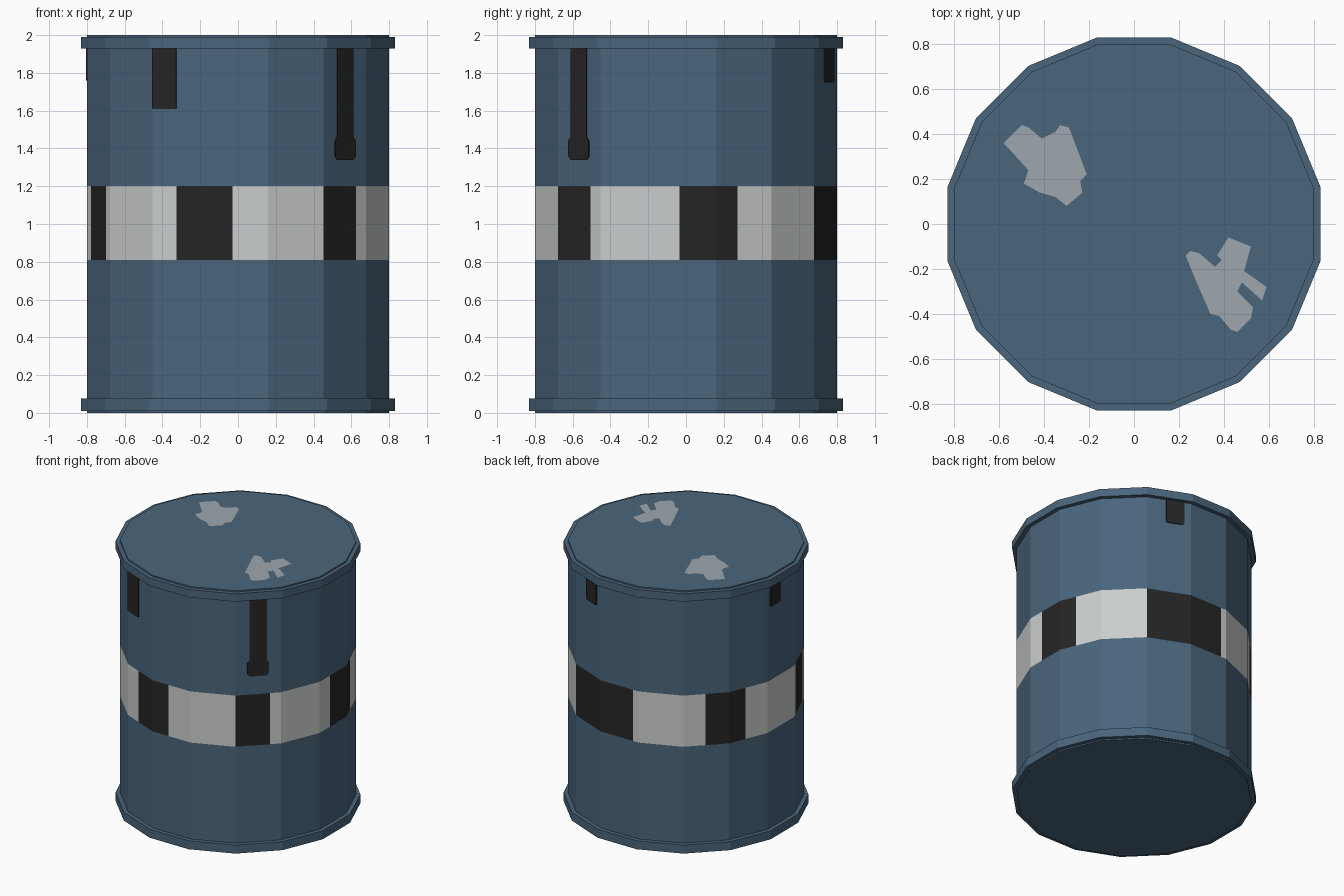
import bpy
import bmesh
from math import radians, degrees, cos, sin, pi
from mathutils import Vector

if "Cube" in bpy.data.objects:
    bpy.data.objects.remove(bpy.data.objects["Cube"], do_unlink=True)

SIDES = 16
STEP = 360 / SIDES
BODY, RIM, PLATE = 0.8, 0.83, 0.006   # flat-to-centre distances, decal offset


def material(name, srgb):
    color = [(c / 255 / 12.92) if c < 11 else ((c / 255 + 0.055) / 1.055) ** 2.4 for c in srgb] + [1]
    mat = bpy.data.materials.new(name)
    mat.use_nodes = True
    mat.diffuse_color = color
    mat.node_tree.nodes["Principled BSDF"].inputs["Base Color"].default_value = color
    return mat


blue = material("drum blue", (74, 101, 124))
pale = material("pale band", (202, 206, 205))
black = material("stripe black", (37, 37, 37))
scuff = material("scuff grey", (157, 167, 175))


def wall_point(angle, apothem, z):
    """Point on the flat-sided wall in the given direction (degrees)."""
    off = (angle + STEP / 2) % STEP - STEP / 2
    r = apothem / cos(radians(off))
    return Vector((r * cos(radians(angle)), r * sin(radians(angle)), z))


def finish(name, bm, mats):
    bmesh.ops.recalc_face_normals(bm, faces=bm.faces)
    mesh = bpy.data.meshes.new(name)
    bm.to_mesh(mesh)
    bm.free()
    for mat in mats:
        mesh.materials.append(mat)
    obj = bpy.data.objects.new(name, mesh)
    bpy.context.collection.objects.link(obj)
    return obj


def loft(bm, rings):
    """Stack closed rings of points; returns the faces row by row."""
    rows = [[bm.verts.new(p) for p in ring] for ring in rings]
    n = len(rows[0])
    faces = []
    for a, b in zip(rows, rows[1:]):
        faces.append([bm.faces.new((a[i], a[(i + 1) % n], b[(i + 1) % n], b[i])) for i in range(n)])
    return rows, faces


# Drum body, with the painted band cut into the wall
stripes = [(20, -2.5), (98, 56.25), (156, 134.6), (210, 195), (268, 246), (321, 303.75)]
corners = [STEP * (i + 0.5) for i in range(SIDES)]
angles = sorted({a % 360 for a in corners + [e for s in stripes for e in s]})
bm = bmesh.new()
rows, faces = loft(bm, [[wall_point(a, BODY, z) for a in angles] for z in (0, 0.81, 1.2, 2)])
bm.faces.new(rows[0])
bm.faces.new(rows[-1])
for i, face in enumerate(faces[1]):
    following = angles[(i + 1) % len(angles)]
    middle = (angles[i] + (following - angles[i]) % 360 / 2) % 360
    dark = any((middle - start) % 360 < end - start for end, start in stripes)
    face.material_index = 2 if dark else 1
finish("drum_body", bm, [blue, pale, black])

# Rolled rims at both ends
for name, low, high in (("bottom_rim", 0.01, 0.075), ("top_rim", 1.93, 1.99)):
    profile = [(BODY - 0.01, low), (RIM, low), (RIM, high), (BODY - 0.01, high)]
    bm = bmesh.new()
    loft(bm, [[wall_point(a, r, z) for a in corners] for r, z in profile])
    finish(name, bm, [blue])


# Paint drips: flat plates on single wall panels (panel direction, outline)
def drip(name, panel, outline):
    out = Vector((cos(radians(panel)), sin(radians(panel)), 0))
    along = Vector((-out.y, out.x, 0))
    bm = bmesh.new()
    base = [out * BODY + along * u + Vector((0, 0, z)) for u, z in outline]
    rows, _ = loft(bm, [base, [p + out * PLATE for p in base]])
    bm.faces.new(rows[-1])
    finish(name, bm, [black])


def tab(left, right, bottom, chamfer=0.01):
    return [(left, 1.93), (left, bottom + chamfer), (left + chamfer, bottom),
            (right - chamfer, bottom), (right, bottom + chamfer), (right, 1.93)]


long_half = [(0.06, 1.93), (0.06, 1.46), (0.077, 1.44), (0.077, 1.36), (0.06, 1.34)]
drip("long_drip", 360 - 2 * STEP, long_half + [(-u, z) for u, z in reversed(long_half)])
drip("front_drip", 270 - STEP, tab(-0.158, -0.02, 1.61, 0.003))
drip("back_drip", 90 - STEP, tab(-0.02, 0.11, 1.75))
drip("right_drip", 180, tab(-0.13, -0.01, 1.76))


# Worn patches on the lid
def patch(name, outline):
    bm = bmesh.new()
    face = bm.faces.new([bm.verts.new((x, y, 2.002)) for x, y in outline])
    bmesh.ops.triangulate(bm, faces=[face])
    if sum(f.normal.z for f in bm.faces) < 0:
        bmesh.ops.reverse_faces(bm, faces=bm.faces)
    finish(name, bm, [scuff])


patch("back_lid_scuff", [
    (-.58, .36), (-.5, .44), (-.47, .43), (-.41, .38), (-.35, .41), (-.33, .44),
    (-.29, .43), (-.21, .22), (-.24, .19), (-.23, .14), (-.3, .08), (-.35, .12),
    (-.42, .14), (-.49, .18), (-.47, .24)])
patch("front_lid_scuff", [
    (.23, -.14), (.25, -.12), (.29, -.13), (.36, -.19), (.39, -.16), (.37, -.14),
    (.42, -.06), (.52, -.1), (.49, -.21), (.59, -.28), (.57, -.34), (.48, -.26),
    (.46, -.3), (.53, -.37), (.52, -.42), (.46, -.48), (.43, -.47), (.38, -.41),
    (.34, -.4), (.27, -.24)])
